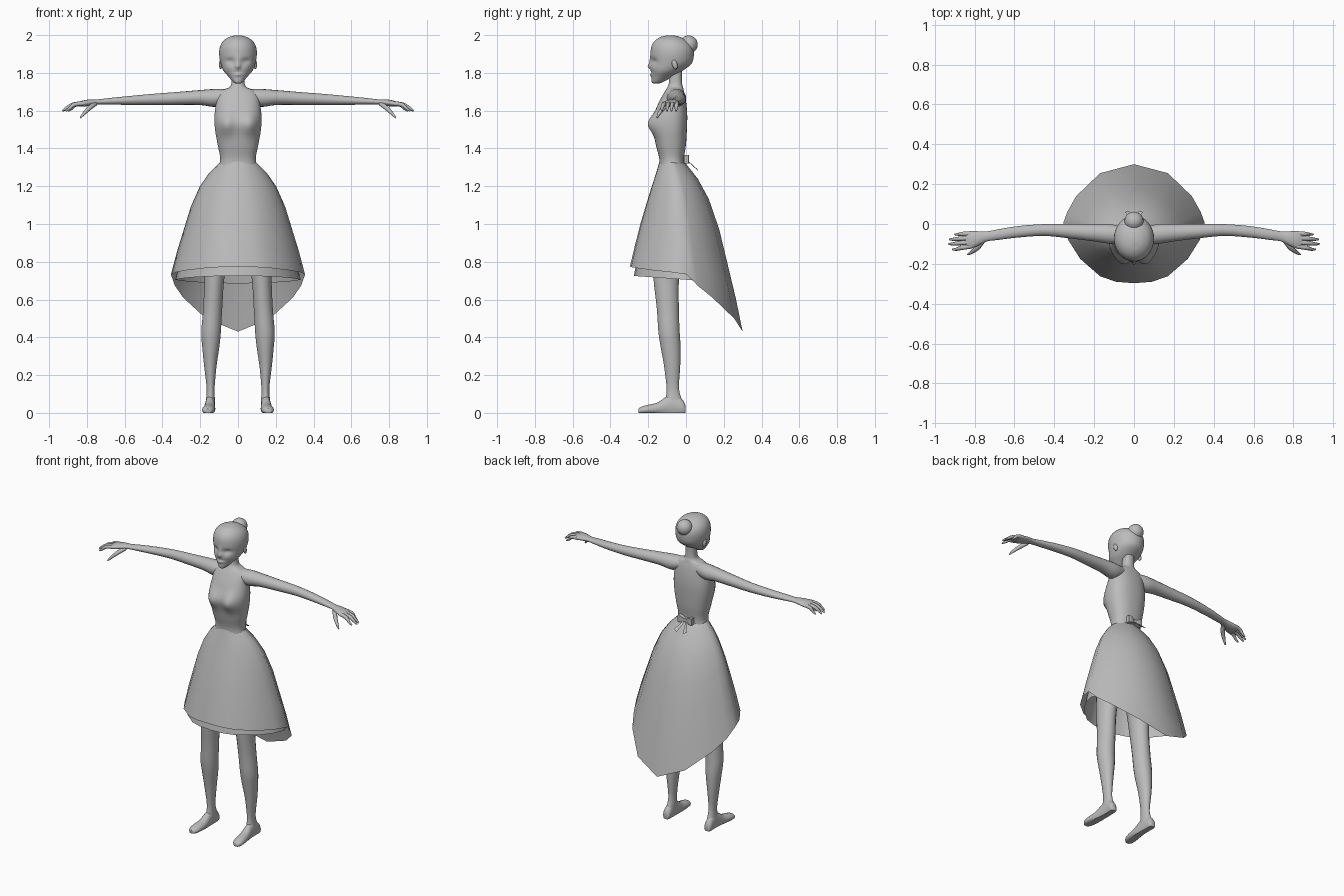
import bpy, bmesh, math
from mathutils import Vector

if "Cube" in bpy.data.objects:
    bpy.data.objects.remove(bpy.data.objects["Cube"])

grey = bpy.data.materials.new("plain_grey")
grey.diffuse_color = (0.5, 0.5, 0.5, 1)
grey.use_nodes = True
grey.node_tree.nodes["Principled BSDF"].inputs["Base Color"].default_value = grey.diffuse_color


def finish(name, bm, mirror=False, angle=60):
    bmesh.ops.recalc_face_normals(bm, faces=bm.faces)
    me = bpy.data.meshes.new(name)
    bm.to_mesh(me)
    bm.free()
    me.materials.append(grey)
    ob = bpy.data.objects.new(name, me)
    bpy.context.collection.objects.link(ob)
    if mirror:
        ob.modifiers.new("mirror", 'MIRROR')
    bpy.ops.object.select_all(action='DESELECT')
    ob.select_set(True)
    bpy.context.view_layer.objects.active = ob
    bpy.ops.object.shade_smooth_by_angle(angle=math.radians(angle))
    return ob


def grid(bm, rows, caps=True):
    rows = [[bm.verts.new(p) for p in r] for r in rows]
    n = len(rows[0])
    for a, b in zip(rows, rows[1:]):
        for i in range(n):
            bm.faces.new((a[i], a[(i + 1) % n], b[(i + 1) % n], b[i]))
    if caps:
        bm.faces.new(rows[0])
        bm.faces.new(rows[-1])


def spline(keys, steps):
    """Catmull-Rom interpolation through rows of numbers."""
    out = []
    for i in range(len(keys) - 1):
        p = [keys[max(0, min(len(keys) - 1, i + k))] for k in (-1, 0, 1, 2)]
        for s in range(steps):
            t = s / steps
            out.append([b + .5 * t * (c - a + t * (2*a - 5*b + 4*c - d + t * (3*(b - c) + d - a)))
                        for a, b, c, d in zip(*p)])
    return out + [list(keys[-1])]


def loft(name, keys, axis='z', seg=20, steps=3, power=1.0, bumps=(), mirror=False):
    """Rings (station, a0, a1, b0, b1); bumps push the front in y."""
    rows = []
    for s, a0, a1, b0, b1 in spline(keys, steps):
        row = []
        for i in range(seg):
            t = 2 * math.pi * (i + .5) / seg
            c, d = math.cos(t), math.sin(t)
            a = (a0 + a1) / 2 + (a1 - a0) / 2 * math.copysign(abs(c) ** power, c)
            b = (b0 + b1) / 2 + (b1 - b0) / 2 * math.copysign(abs(d) ** power, d)
            p = Vector((a, b, s)) if axis == 'z' else Vector((s, a, b))
            if d < 0:
                for bx, bz, wx, wz, h in bumps:
                    p.y -= h * math.exp(-((abs(p.x) - bx) / wx) ** 2 - ((p.z - bz) / wz) ** 2)
            row.append(p)
        rows.append(row)
    bm = bmesh.new()
    grid(bm, rows)
    return finish(name, bm, mirror)


def tube(bm, path, seg=8, steps=3):
    """Tapered round tube along (x, y, z, radius) points."""
    pts = spline(path, steps)
    rows = []
    for i, p in enumerate(pts):
        d = Vector(pts[min(i + 1, len(pts) - 1)][:3]) - Vector(pts[max(i - 1, 0)][:3])
        u = d.cross(Vector((0, 0, 1))).normalized()
        v = d.cross(u).normalized()
        rows.append([Vector(p[:3]) + p[3] * (u * math.cos(k * math.tau / seg) + v * math.sin(k * math.tau / seg))
                     for k in range(seg)])
    grid(bm, rows)


# torso with bust, continuing under the skirt
loft("torso", [(1.02, -.13, .13, -.17, .02), (1.12, -.15, .15, -.17, .03), (1.22, -.13, .13, -.155, .01),
               (1.33, -.095, .095, -.14, -.01), (1.42, -.108, .108, -.16, 0), (1.50, -.122, .122, -.167, .005),
               (1.57, -.125, .125, -.165, .007), (1.63, -.118, .118, -.15, .003), (1.68, -.11, .11, -.125, -.005),
               (1.708, -.085, .085, -.108, -.012), (1.722, -.05, .05, -.10, -.015), (1.74, -.036, .036, -.092, -.02),
               (1.78, -.033, .033, -.088, -.022), (1.83, -.035, .035, -.09, -.02)],
     seg=36, steps=4, power=.85, bumps=[(.06, 1.53, .05, .055, .042)])

# head with brow, eye sockets, nose, lips and chin
loft("head", [(1.743, -.012, .012, -.172, -.145), (1.752, -.026, .026, -.182, -.12), (1.78, -.05, .05, -.184, -.07),
              (1.81, -.076, .076, -.186, -.02), (1.85, -.092, .092, -.187, .03), (1.90, -.10, .10, -.188, .042),
              (1.94, -.095, .095, -.183, .035), (1.97, -.077, .077, -.165, .008), (1.99, -.047, .047, -.135, -.03),
              (1.9985, -.015, .015, -.10, -.065)],
     seg=64, steps=6, bumps=[(0, 1.835, .012, .014, .016), (0, 1.86, .011, .025, .007), (.042, 1.862, .022, .014, -.013),
                             (0, 1.79, .018, .008, .007), (0, 1.803, .03, .005, -.003), (.045, 1.825, .02, .015, .004)])

# hair bun
bm = bmesh.new()
bmesh.ops.create_uvsphere(bm, u_segments=20, v_segments=12, radius=.048)
bmesh.ops.translate(bm, vec=(0, .014, 1.95), verts=bm.verts)
finish("hair_bun", bm)

# ears
bm = bmesh.new()
bmesh.ops.create_uvsphere(bm, u_segments=10, v_segments=8, radius=1)
for v in bm.verts:
    v.co = (.092 + .009 * v.co.x, -.06 + .015 * v.co.y - .006 * v.co.z, 1.845 + .026 * v.co.z)
finish("ears", bm, mirror=True)

# arms and palms
loft("arms", [(.05, -.10, -.015, 1.645, 1.713), (.12, -.10, 0, 1.62, 1.715), (.20, -.088, 0, 1.63, 1.709),
              (.32, -.073, 0, 1.631, 1.699), (.45, -.06, 0, 1.631, 1.689), (.58, -.068, -.01, 1.631, 1.677),
              (.68, -.08, -.026, 1.632, 1.667), (.74, -.088, -.037, 1.632, 1.66), (.78, -.108, -.036, 1.626, 1.66),
              (.82, -.125, -.035, 1.621, 1.654), (.845, -.122, -.038, 1.622, 1.645)],
     axis='x', seg=18, mirror=True)

# fingers and thumb
bm = bmesh.new()
for y0, y1, x1 in ((-.048, -.052, .90), (-.07, -.077, .927), (-.092, -.10, .93), (-.112, -.127, .912)):
    tube(bm, [(.82, y0, 1.638, .012), ((.82 + x1) / 2, (y0 + y1) / 2, 1.632, .011),
              (x1 - .02, y1, 1.612, .008), (x1, y1, 1.598, .004)])
tube(bm, [(.755, -.08, 1.637, .012), (.785, -.118, 1.615, .013), (.815, -.142, 1.585, .009), (.835, -.153, 1.562, .004)])
finish("fingers", bm, mirror=True)

# legs
loft("legs", [(1.10, .01, .15, -.175, .015), (.95, .03, .18, -.185, 0), (.73, .07, .178, -.175, -.035),
              (.55, .083, .185, -.155, -.037), (.43, .09, .195, -.147, -.033), (.35, .098, .19, -.135, -.028),
              (.25, .113, .18, -.117, -.03), (.13, .124, .166, -.103, -.037), (.07, .122, .17, -.11, -.022),
              (.03, .123, .172, -.115, -.012)], seg=20, mirror=True)

# feet, from heel to toe
bm = bmesh.new()
rows = []
for y, x0, x1, h in spline([(-.002, .133, .165, .035), (-.015, .125, .173, .065), (-.06, .123, .173, .098),
                            (-.105, .122, .175, .085), (-.15, .12, .182, .055), (-.20, .122, .19, .043),
                            (-.235, .13, .188, .033), (-.252, .145, .175, .022)], 3):
    row = []
    for i in range(16):
        t = math.tau * i / 16
        row.append(((x0 + x1) / 2 + (x1 - x0) / 2 * math.cos(t), y,
                    max(0, h * (.4 + .6 * math.sin(t)))))
    rows.append(row)
grid(bm, rows)
finish("feet", bm, mirror=True, angle=50)


# skirt: waist ellipse flared to a high-low hem
def skirt(name, half_hem, waist_scale):
    hem = half_hem + [(-x, y, z) for x, y, z in half_hem[-2:0:-1]]
    stages = [(0, 0, 0), (.1, .1, .23), (.22, .24, .42), (.4, .44, .6), (.6, .65, .74), (.8, .83, .88), (1, 1, 1)]
    rows = []
    for t, front, rest in stages:
        row = []
        for x, y, z in hem:
            a = math.atan2(x, -y)
            w = max(0, math.cos(a)) ** 1.5
            f = front * w + rest * (1 - w)
            wx, wy = .092 * waist_scale * math.sin(a), -.075 - .066 * waist_scale * math.cos(a)
            row.append((wx + (x - wx) * f, wy + (y - wy) * f, 1.33 + (z - 1.33) * t))
        rows.append(row)
    bm = bmesh.new()
    grid(bm, rows, caps=False)
    finish(name, bm)


outer = [(0, -.297, .775), (.09, -.29, .772), (.17, -.262, .767), (.27, -.175, .755), (.33, -.08, .745),
         (.355, .005, .733), (.335, .06, .675), (.29, .14, .61), (.17, .255, .50), (0, .30, .43)]
skirt("overskirt", outer, 1.0)
inner = [(x * .935, y * (.93 if y < 0 else .72), .725 - .04 * (y + .297) / .6) for x, y, z in outer]
skirt("underskirt", inner, .95)

# bow at the back of the waist: knot, loops and tails
bm = bmesh.new()
bmesh.ops.create_cube(bm, size=.022)
bmesh.ops.translate(bm, vec=(0, .002, 1.343), verts=bm.verts)
for s in (-1, 1):
    grid(bm, [[(s * x, .002 + dy * w, 1.343 + dz * h) for dy, dz in ((-1, -1), (1, -1), (1, 1), (-1, 1))]
              for x, w, h in ((.006, .006, .008), (.03, .015, .02), (.05, .012, .022))])
    bm.faces.new([bm.verts.new(p) for p in ((s * .002, .005, 1.335), (s * .012, .008, 1.337),
                                            (s * .045, .06, 1.29), (s * .022, .066, 1.28))])
finish("waist_bow", bm, angle=30)
